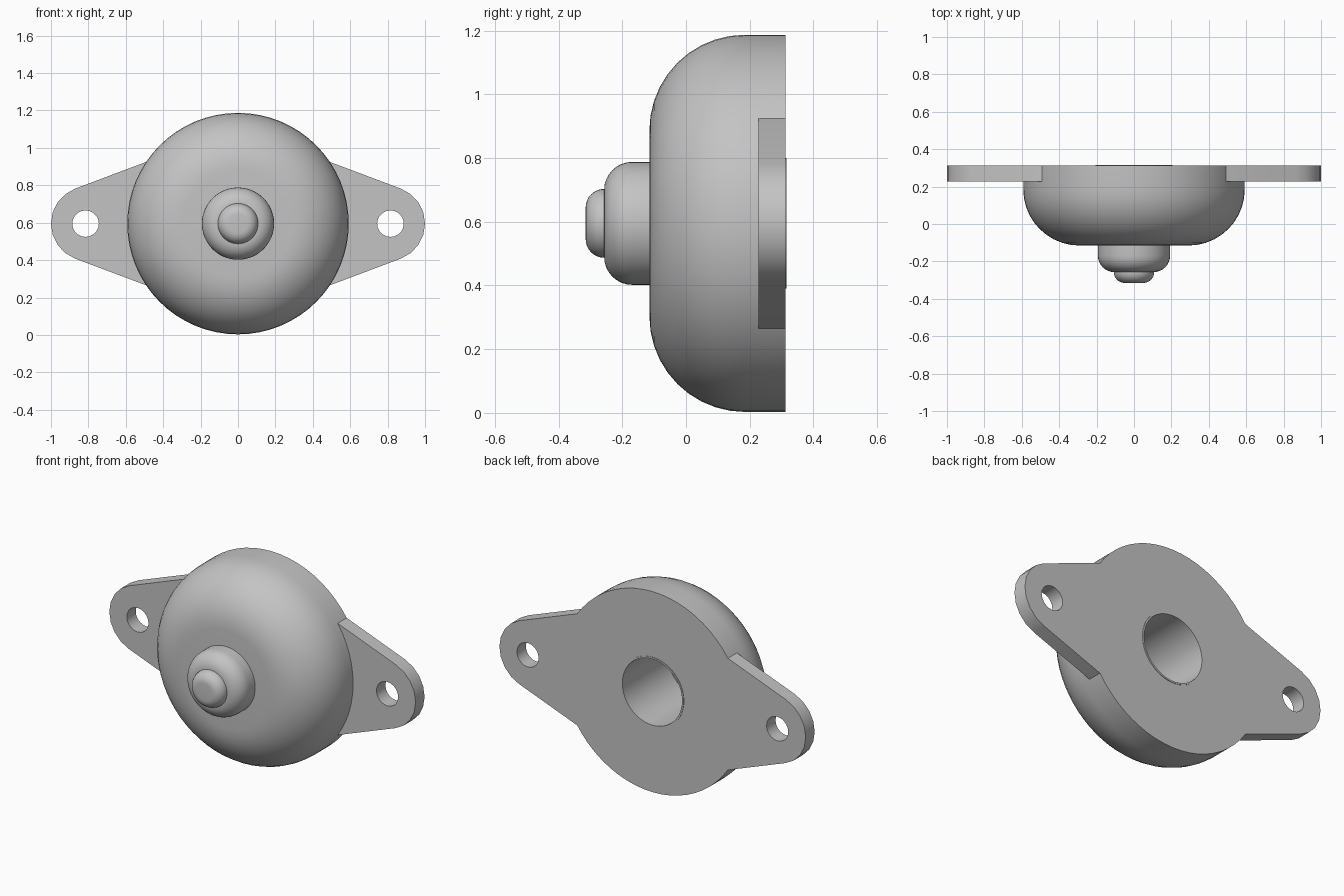
import bpy, bmesh
from math import sin, cos, pi, atan2, hypot, radians
from mathutils import Vector

cube = bpy.data.objects.get("Cube")
if cube:
    bpy.data.objects.remove(cube, do_unlink=True)

CZ = 0.595       # height of the main axis
BACK = 0.312     # rear mounting plane
BODY_R = 0.592

grey = bpy.data.materials.new("plain_grey")
grey.use_nodes = True
colour = (0.55, 0.55, 0.55, 1)
grey.diffuse_color = colour
grey.node_tree.nodes["Principled BSDF"].inputs["Base Color"].default_value = colour


def finish(bm, name):
    bmesh.ops.recalc_face_normals(bm, faces=bm.faces)
    mesh = bpy.data.meshes.new(name)
    bm.to_mesh(mesh)
    bm.free()
    obj = bpy.data.objects.new(name, mesh)
    bpy.context.collection.objects.link(obj)
    mesh.materials.append(grey)
    bpy.ops.object.select_all(action='DESELECT')
    bpy.context.view_layer.objects.active = obj
    obj.select_set(True)
    bpy.ops.object.shade_smooth_by_angle(angle=radians(32))
    return obj


def fillet(radius, front, r, steps):
    """Rounded front corner as (radius, y) points, from the axis outwards."""
    return [(radius - r + r * sin(a), front + r - r * cos(a))
            for a in (i * pi / 2 / steps for i in range(steps + 1))]


def revolve(name, profile, segments):
    """Spin (radius, y) points around the main axis."""
    bm = bmesh.new()
    verts = [bm.verts.new((r, y, CZ)) for r, y in profile]
    edges = [bm.edges.new(pair) for pair in zip(verts, verts[1:])]
    bmesh.ops.spin(bm, geom=verts + edges, cent=(0, 0, CZ), axis=(0, 1, 0),
                   angle=2 * pi, steps=segments)
    bmesh.ops.remove_doubles(bm, verts=bm.verts, dist=1e-4)
    return finish(bm, name)


# Domed body with a deep blind bore and a fine raised lip at the rear
revolve("domed_body",
        [(0, -0.115)] + fillet(BODY_R, -0.115, 0.3, 10) +
        [(BODY_R, BACK), (0.205, BACK), (0.205, 0.315), (0.195, 0.315),
         (0.195, -0.11), (0, -0.11)], 64)

# Stepped front: wide boss, then small button
revolve("front_boss", [(0, -0.257)] + fillet(0.193, -0.257, 0.088, 8) + [(0.193, -0.112)], 48)
revolve("front_button", [(0, -0.315)] + fillet(0.108, -0.315, 0.058, 8) + [(0.108, -0.255)], 40)


def arc(cx, r, start, end, steps):
    return [(cx + r * cos(start + (end - start) * i / steps),
             r * sin(start + (end - start) * i / steps)) for i in range(steps + 1)]


def mounting_ear(name, side):
    """Tapered ear with a round end, a bolt hole and a root that follows the body."""
    bm = bmesh.new()
    tip = radians(69.6)
    root = atan2(0.33, 0.49)
    outline = arc(0.8, 0.2, -tip, tip, 8) + arc(0, BODY_R - 0.001, root, -root, 14)
    hole = arc(0.815, 0.071, 0, 2 * pi, 20)[:-1]
    edges = []
    for loop in (outline, hole):
        vs = [bm.verts.new((side * x, BACK, CZ + z)) for x, z in loop]
        edges += [bm.edges.new((vs[i - 1], vs[i])) for i in range(len(vs))]
    bmesh.ops.triangle_fill(bm, edges=edges, use_beauty=True)
    out = bmesh.ops.extrude_face_region(bm, geom=bm.faces[:], use_keep_orig=True)
    moved = [g for g in out["geom"] if isinstance(g, bmesh.types.BMVert)]
    bmesh.ops.translate(bm, verts=moved, vec=Vector((0, 0.228 - BACK, 0)))
    return finish(bm, name)


mounting_ear("left_mounting_ear", 1)
mounting_ear("right_mounting_ear", -1)
